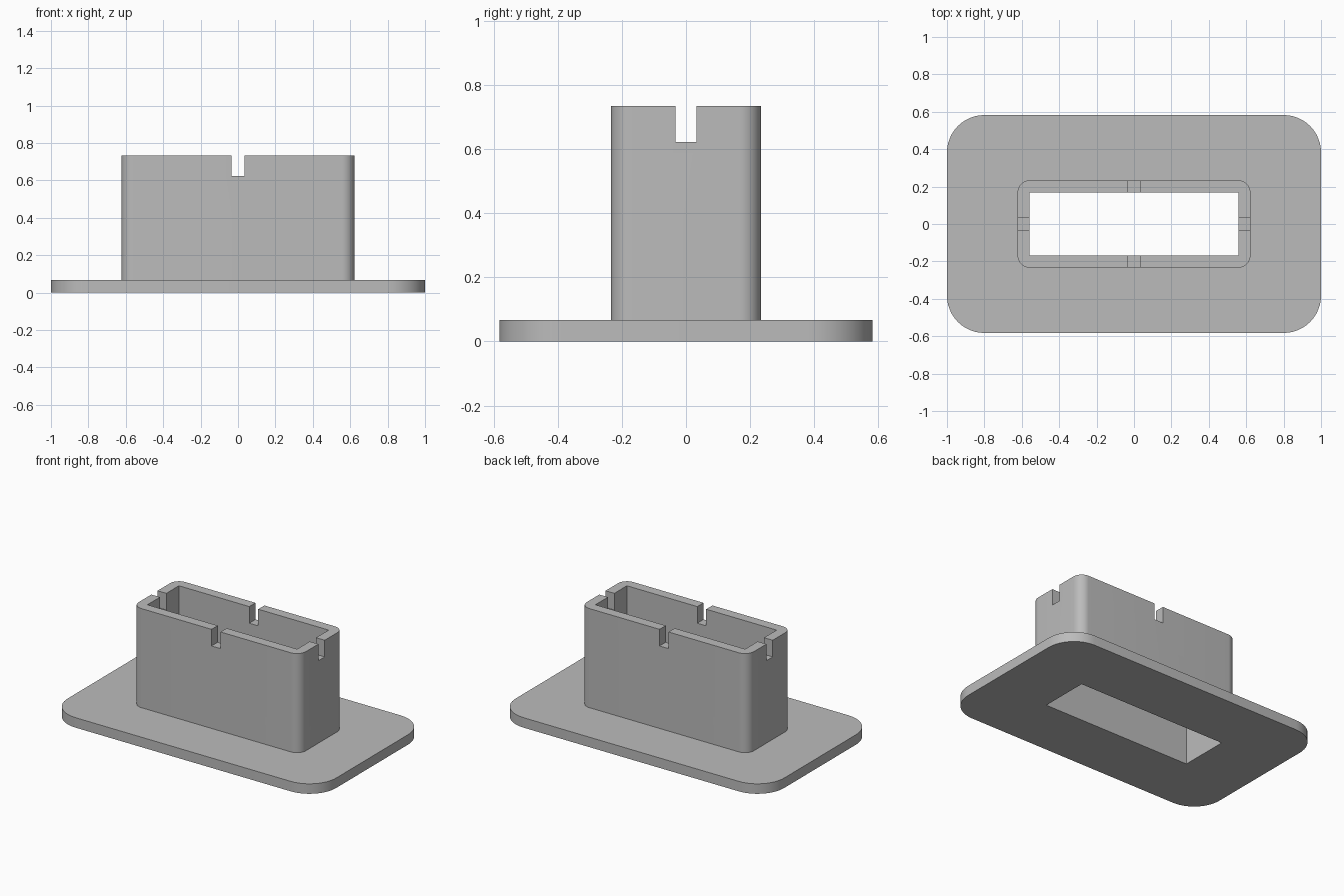
import bpy, bmesh, math

cube = bpy.data.objects.get("Cube")
if cube:
    bpy.data.objects.remove(cube, do_unlink=True)

PLATE_T, HEIGHT = 0.067, 0.734
NOTCH_W, NOTCH_Z = 0.067, 0.622

grey = bpy.data.materials.new("plain grey")
colour = (0.5, 0.5, 0.5, 1)
grey.diffuse_color = colour
grey.use_nodes = True
grey.node_tree.nodes["Principled BSDF"].inputs["Base Color"].default_value = colour


def slab(name, width, depth, z0, z1, radius=0, steps=12):
    """Upright prism with a rectangular outline, optionally with round corners."""
    if radius:
        outline = []
        for i, (sx, sy) in enumerate([(1, 1), (-1, 1), (-1, -1), (1, -1)]):
            for k in range(steps + 1):
                a = (i + k / steps) * math.pi / 2
                outline.append((sx * (width / 2 - radius) + radius * math.cos(a),
                                sy * (depth / 2 - radius) + radius * math.sin(a)))
    else:
        x, y = width / 2, depth / 2
        outline = [(x, y), (-x, y), (-x, -y), (x, -y)]
    bm = bmesh.new()
    face = bm.faces.new([bm.verts.new((x, y, z0)) for x, y in outline])
    top = bmesh.ops.extrude_face_region(bm, geom=[face])["geom"]
    bmesh.ops.translate(bm, vec=(0, 0, z1 - z0),
                        verts=[g for g in top if isinstance(g, bmesh.types.BMVert)])
    bmesh.ops.recalc_face_normals(bm, faces=bm.faces)
    mesh = bpy.data.meshes.new(name)
    bm.to_mesh(mesh)
    bm.free()
    mesh.materials.append(grey)
    obj = bpy.data.objects.new(name, mesh)
    bpy.context.collection.objects.link(obj)
    return obj


def combine(target, tool, operation):
    """Apply a boolean and discard the tool."""
    mod = target.modifiers.new(operation.lower(), "BOOLEAN")
    mod.operation, mod.solver, mod.object = operation, "EXACT", tool
    bpy.context.view_layer.objects.active = target
    bpy.ops.object.modifier_apply(modifier=mod.name)
    bpy.data.objects.remove(tool, do_unlink=True)


# Flange plate with the upright sleeve merged into it
body = slab("flanged_sleeve", 2, 1.165, 0, PLATE_T, radius=0.2)
combine(body, slab("sleeve", 1.245, 0.467, PLATE_T / 2, HEIGHT, radius=0.066), "UNION")

# Rectangular opening right through
combine(body, slab("opening", 1.115, 0.335, -0.1, 1), "DIFFERENCE")

# Notches in the rim, one in the middle of each wall
combine(body, slab("cross_notch", NOTCH_W, 1, NOTCH_Z, 1), "DIFFERENCE")
combine(body, slab("long_notch", 2, NOTCH_W, NOTCH_Z, 1), "DIFFERENCE")

# Smooth round corners, crisp edges
bpy.ops.object.select_all(action="DESELECT")
body.select_set(True)
bpy.context.view_layer.objects.active = body
bpy.ops.object.shade_smooth_by_angle(angle=math.radians(30))
